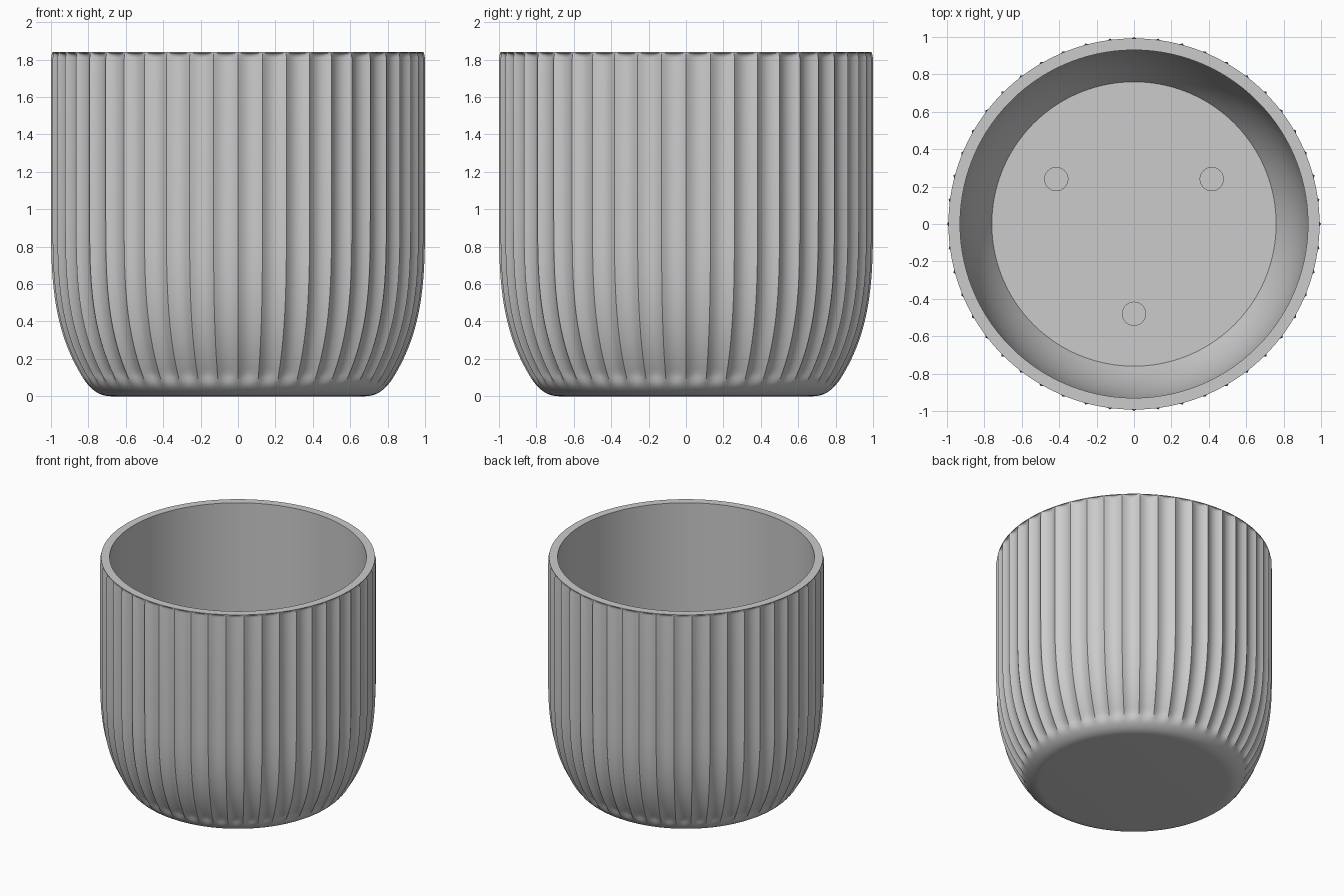
import bpy, bmesh, math

cube = bpy.data.objects.get("Cube")
if cube:
    bpy.data.objects.remove(cube, do_unlink=True)

FLUTES, STEPS = 48, 8
SEGS = FLUTES * STEPS
DEPTH = 0.026
TOP, FLOOR, RIM = 1.84, 0.12, 0.992

grey = bpy.data.materials.new("warm_grey")
grey.use_nodes = True
colour = (0.6, 0.6, 0.6, 1)
grey.diffuse_color = colour
grey.node_tree.nodes["Principled BSDF"].inputs["Base Color"].default_value = colour


def belly(z, start, radius):
    """Radius of the wall, curving in towards the base below z = 1."""
    return radius - 0.17 * max(0, (1 - z) / (1 - start)) ** 3.3


def flute_fade(z):
    """Flutes run out softly at the base."""
    t = min(1, max(0, (z - 0.045) / 0.085))
    return DEPTH * t * t * (3 - 2 * t)


# Profile rings: radius, height, flute depth
rings = []
for i in range(11):                       # rounded foot
    t = i / 10
    r = 0.68 * (1 - t) ** 2 + 2 * 0.768 * t * (1 - t) + 0.83 * t * t
    z = 0.1 * t * t
    rings.append((r, z, flute_fade(z)))
for i in range(1, 25):                    # fluted wall
    z = 0.1 + 0.9 * (i / 24) ** 1.4
    rings.append((belly(z, 0.1, 1), z, flute_fade(z)))
for i in range(7):                        # scalloped ends below the rim
    a = math.pi / 2 * i / 6
    rings.append((1 - (1 - RIM) * i / 6, 1.805 + 0.03 * math.sin(a), DEPTH * math.cos(a)))
rings.append((RIM, TOP, 0))
rings.append((0.93, TOP, 0))              # flat rim, then the inside wall
for i in range(25):
    z = 1 - (1 - FLOOR) * i / 24
    rings.append((belly(z, FLOOR, 0.93), z, 0))

# Skin the rings into the pot
bm = bmesh.new()
loops = []
for r, z, depth in rings:
    loop = []
    for s in range(SEGS):
        u = 2 * (s % STEPS) / STEPS - 1   # -1 on a ridge, 0 mid flute
        rad = r - depth * (1 - u * u)
        a = 2 * math.pi * s / SEGS
        loop.append(bm.verts.new((rad * math.cos(a), rad * math.sin(a), z)))
    loops.append(loop)
for low, high in zip(loops, loops[1:]):
    for s in range(SEGS):
        n = (s + 1) % SEGS
        bm.faces.new((low[s], low[n], high[n], high[s]))
bm.faces.new(loops[0][::-1])
bm.faces.new(loops[-1])
bmesh.ops.recalc_face_normals(bm, faces=bm.faces)
mesh = bpy.data.meshes.new("fluted_pot")
bm.to_mesh(mesh)
bm.free()
pot = bpy.data.objects.new("fluted_pot", mesh)
bpy.context.collection.objects.link(pot)
mesh.materials.append(grey)

# Three blind drain recesses in the floor
for k in range(3):
    a = math.radians(30 + 120 * k)
    bpy.ops.mesh.primitive_cylinder_add(
        vertices=48, radius=0.062, depth=0.08,
        location=(0.48 * math.cos(a), 0.48 * math.sin(a), FLOOR))
    cutter = bpy.context.object
    cutter.name = "drain_cutter"
    cutter.hide_render = True
    cutter.data.materials.append(grey)
    cut = pot.modifiers.new("drain", "BOOLEAN")
    cut.operation = "DIFFERENCE"
    cut.solver = "EXACT"
    cut.object = cutter
    bpy.context.view_layer.objects.active = pot
    bpy.ops.object.modifier_apply(modifier=cut.name)
    bpy.data.objects.remove(cutter, do_unlink=True)

bpy.ops.object.select_all(action="DESELECT")
pot.select_set(True)
bpy.context.view_layer.objects.active = pot
bpy.ops.object.shade_smooth_by_angle(angle=math.radians(30))
